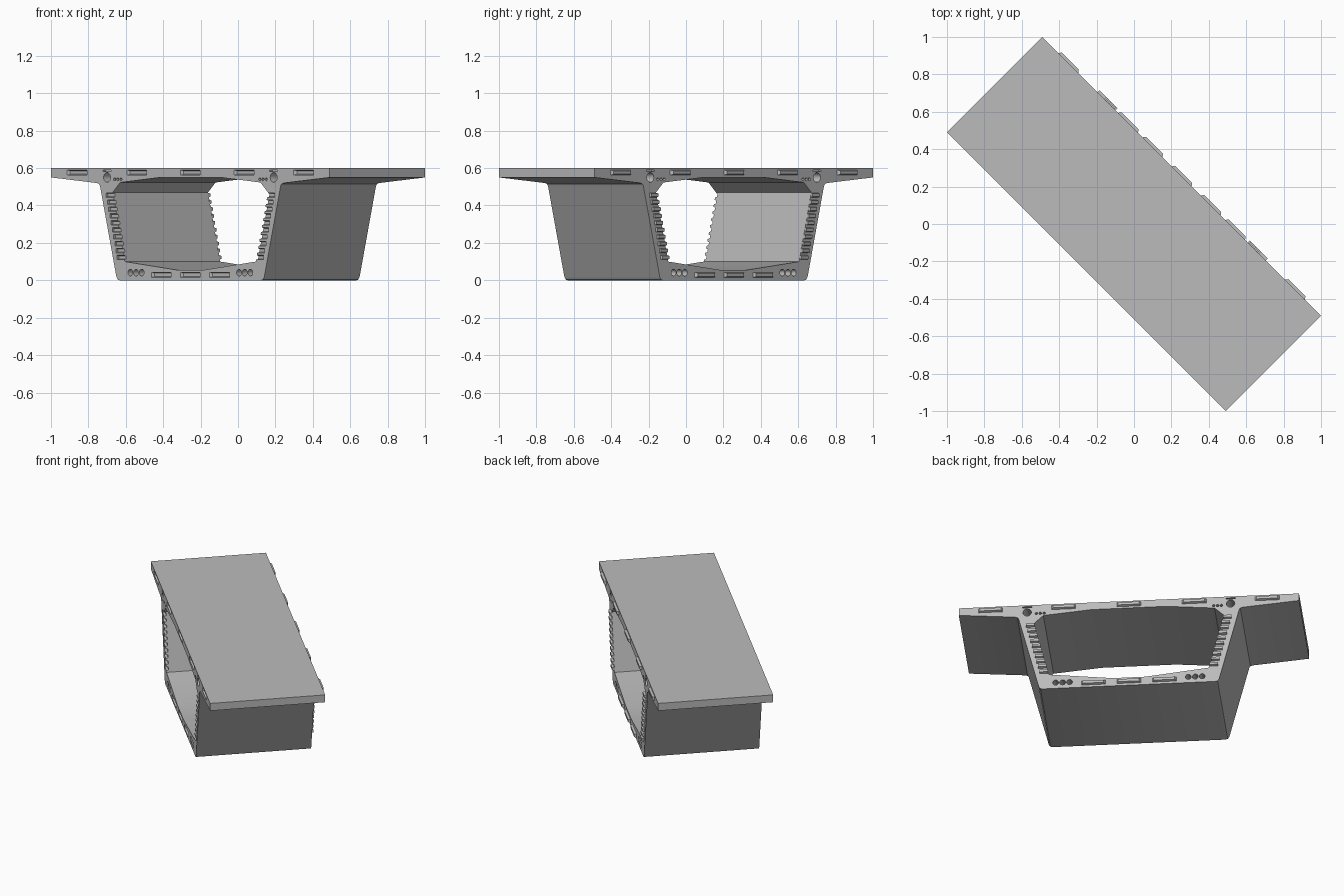
import bpy, bmesh, math

old = bpy.data.objects.get("Cube")
if old:
    bpy.data.objects.remove(old, do_unlink=True)

DEPTH = 0.3606      # half length along the span
KEY = 0.014         # shear key projection
TURN = math.radians(-45)

concrete = bpy.data.materials.new("concrete grey")
concrete.use_nodes = True
grey = (0.5, 0.5, 0.5, 1)
concrete.diffuse_color = grey
concrete.node_tree.nodes["Principled BSDF"].inputs["Base Color"].default_value = grey


def finish(name, bm):
    bmesh.ops.recalc_face_normals(bm, faces=bm.faces)
    mesh = bpy.data.meshes.new(name)
    bm.to_mesh(mesh)
    bm.free()
    mesh.materials.append(concrete)
    ob = bpy.data.objects.new(name, mesh)
    bpy.context.collection.objects.link(ob)
    return ob


def add_loft(bm, a, ya, b, yb):
    """Solid between outline a at ya and outline b at yb."""
    va = [bm.verts.new((x, ya, z)) for x, z in a]
    vb = [bm.verts.new((x, yb, z)) for x, z in b]
    bm.faces.new(va)
    bm.faces.new(vb)
    for i in range(len(a)):
        j = (i + 1) % len(a)
        bm.faces.new((va[i], va[j], vb[j], vb[i]))


def mirrored(half):
    return half + [(-x, z) for x, z in reversed(half)]


def rect(x, z, hx, hz):
    return [(x - hx, z - hz), (x + hx, z - hz), (x + hx, z + hz), (x - hx, z + hz)]


def circle(x, z, r, n=20):
    return [(x + r * math.cos(math.tau * i / n), z + r * math.sin(math.tau * i / n))
            for i in range(n)]


def add_keys(bm, face, spill):
    """Tapered keys rising toward +y from the plane y = face."""
    def key(x, z, hx, hz, tx, tz):
        add_loft(bm, rect(x, z, hx, hz), face - 0.003,
                 rect(x, z, hx - tx, hz - tz), face + KEY)
    for x in (-0.857, -0.405, 0, 0.405, 0.857):     # deck keys
        key(x, 0.576, 0.077, 0.015, 0.012, 0.006)
    for x in (-0.22, 0, 0.22):                      # floor keys
        key(x, 0.029, 0.077, 0.015, 0.012, 0.006)
    for side in (-1, 1):                            # web keys
        for i in range(10):
            z = 0.122 + i * 0.037
            inner = 0.495 + (z - 0.1) * 0.25
            key(side * (inner + 0.026 - spill / 2), z, 0.026 + spill / 2, 0.013, 0, 0.005)


# Outer girder section with wing slabs and rounded bottom corners
bm = bmesh.new()
outer = mirrored([(0.535, 0), (0.549, 0.004), (0.559, 0.018), (0.683, 0.505),
                  (0.69, 0.515), (0.705, 0.52), (1.0536, 0.55), (1.0536, 0.6)])
add_loft(bm, outer, -DEPTH, outer, DEPTH)
girder = finish("box_girder", bm)

# Hollow cell and tendon ducts
bm = bmesh.new()
cell = mirrored([(0.1, 0.055), (0.495, 0.1), (0.587, 0.47), (0.53, 0.523), (0.23, 0.55)])
ducts = [(0.63, 0.55, 0.026)]
ducts += [(x, 0.041, 0.018) for x in (0.368, 0.411, 0.454)]
ducts += [(x, 0.54, 0.008) for x in (0.525, 0.549, 0.573)]
outlines = [cell] + [circle(s * x, z, r) for x, z, r in ducts for s in (-1, 1)]
for outline in outlines:
    add_loft(bm, outline, -DEPTH - 0.1, outline, DEPTH + 0.1)
cell_cutter = finish("cell_cutter", bm)

# Key pockets on the front joint face
bm = bmesh.new()
add_keys(bm, -DEPTH, 0.02)
pocket_cutter = finish("pocket_cutter", bm)

# Small slots above the large ducts on both joint faces
bm = bmesh.new()
for side in (-1, 1):
    for end in (-1, 1):
        slot = rect(side * 0.63, 0.587, 0.03, 0.004)
        add_loft(bm, slot, end * (DEPTH - 0.02), slot, end * (DEPTH + 0.02))
slot_cutter = finish("slot_cutter", bm)

cutters = (cell_cutter, pocket_cutter, slot_cutter)
for cutter in cutters:
    cutter.hide_render = True
    mod = girder.modifiers.new(cutter.name, "BOOLEAN")
    mod.operation = "DIFFERENCE"
    mod.solver = "EXACT"
    mod.object = cutter
bpy.context.view_layer.update()
graph = bpy.context.evaluated_depsgraph_get()
cut_mesh = bpy.data.meshes.new_from_object(girder.evaluated_get(graph))
girder.modifiers.clear()
girder.data = cut_mesh
for cutter in cutters:
    bpy.data.objects.remove(cutter, do_unlink=True)

# Matching keys on the back joint face
bm = bmesh.new()
add_keys(bm, DEPTH, 0)
keys = finish("shear_keys", bm)

# Turn the segment to its diagonal position
for ob in (girder, keys):
    ob.rotation_euler.z = TURN
    bpy.ops.object.select_all(action="DESELECT")
    ob.select_set(True)
    bpy.context.view_layer.objects.active = ob
    bpy.ops.object.shade_smooth_by_angle(angle=math.radians(25))
